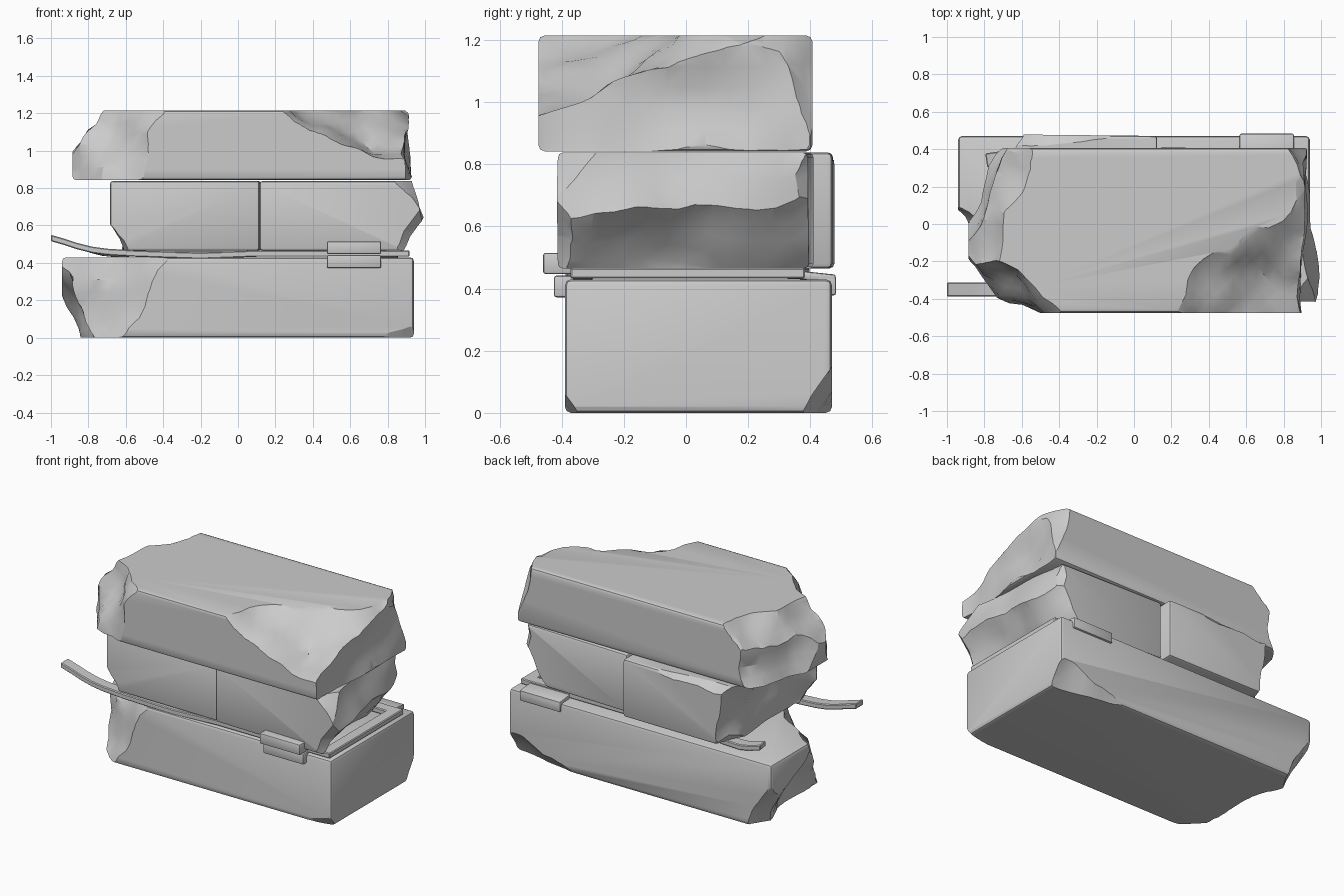
import bpy, bmesh, math
from mathutils import Vector, Matrix, noise

if "Cube" in bpy.data.objects:
    bpy.data.objects.remove(bpy.data.objects["Cube"])


def link(name, bm):
    bmesh.ops.recalc_face_normals(bm, faces=bm.faces)
    me = bpy.data.meshes.new(name)
    bm.to_mesh(me)
    bm.free()
    ob = bpy.data.objects.new(name, me)
    bpy.context.collection.objects.link(ob)
    return ob


def smooth(ob, angle=28):
    bpy.ops.object.select_all(action='DESELECT')
    ob.select_set(True)
    bpy.context.view_layer.objects.active = ob
    bpy.ops.object.shade_smooth_by_angle(angle=math.radians(angle))


def box(name, lo, hi, bevel=0.02, turn=0, tilt=0):
    lo, hi = Vector(lo), Vector(hi)
    bm = bmesh.new()
    bmesh.ops.create_cube(bm, size=1)
    bmesh.ops.scale(bm, vec=hi - lo, verts=bm.verts)
    bmesh.ops.bevel(bm, geom=bm.edges[:], offset=bevel, segments=2,
                    profile=0.5, affect='EDGES')
    m = Matrix.Rotation(math.radians(turn), 4, 'Z') @ Matrix.Rotation(math.radians(tilt), 4, 'X')
    bmesh.ops.transform(bm, matrix=Matrix.Translation((lo + hi) / 2) @ m, verts=bm.verts)
    return link(name, bm)


def fracture(ob, cuts):
    """Break pieces off with rough planes: (point, outward normal, roughness, hollow)."""
    for i, (p, n, rough, hollow) in enumerate(cuts):
        bm = bmesh.new()
        bmesh.ops.create_grid(bm, x_segments=40, y_segments=40, size=1.3)
        off = Vector((i * 7.3 + len(ob.name), i * 3.1, 0.5))
        for v in bm.verts:
            r2 = v.co.x ** 2 + v.co.y ** 2
            v.co.z = (rough * noise.noise(v.co * 3.5 + off)
                      + rough * 0.4 * noise.noise(v.co * 8 + off)
                      - hollow * math.exp(-r2 / 0.09))
        top = bmesh.ops.extrude_face_region(bm, geom=bm.faces[:])
        for v in top['geom']:
            if isinstance(v, bmesh.types.BMVert):
                v.co.z = 1.5
        m = Matrix.Translation(p) @ Vector(n).to_track_quat('Z', 'Y').to_matrix().to_4x4()
        bmesh.ops.transform(bm, matrix=m, verts=bm.verts)
        cutter = link('cutter', bm)
        cutter.hide_render = True
        mod = ob.modifiers.new('chip', 'BOOLEAN')
        mod.operation, mod.solver, mod.object = 'DIFFERENCE', 'EXACT', cutter
        bpy.context.view_layer.objects.active = ob
        bpy.ops.object.modifier_apply(modifier=mod.name)
        bpy.data.objects.remove(cutter)
    smooth(ob)


def ribbon(name, path, width, thick):
    """Flat bar swept along a path, with mitred corners."""
    pts = [Vector(p) for p in path]
    bm = bmesh.new()
    rings = []
    for i, p in enumerate(pts):
        a = (p - pts[i - 1]) if i else pts[1] - p
        b = (pts[i + 1] - p) if i < len(pts) - 1 else a
        a, b = [Vector((-d.y, d.x, 0)).normalized() for d in (a, b)]
        s = (a + b).normalized()
        s *= width / 2 / s.dot(a)
        up = Vector((0, 0, thick / 2))
        rings.append([bm.verts.new(p + q) for q in (s + up, s - up, -s - up, up - s)])
    for r, q in zip(rings, rings[1:]):
        for k in range(4):
            bm.faces.new((r[k], r[k - 1], q[k - 1], q[k]))
    bm.faces.new(rings[0])
    bm.faces.new(rings[-1])
    bmesh.ops.recalc_face_normals(bm, faces=bm.faces)
    sharp = [e for e in bm.edges if len(e.link_faces) == 2 and e.calc_face_angle() > 0.9]
    bmesh.ops.bevel(bm, geom=sharp, offset=0.005, segments=1, affect='EDGES')
    smooth(link(name, bm))


# Bottom block, broken at the left end
bottom = box('bottom_block', (-0.94, -0.39, 0), (0.94, 0.47, 0.43))
fracture(bottom, [
    ((-0.68, -0.2, 0.3), (-0.49, -0.57, 0.32), 0.06, 0.02),
    ((-0.87, 0.05, 0.15), (-0.9, -0.2, -0.33), 0.08, 0.03),
    ((-0.82, 0.47, 0.1), (-1, 0.7, -0.5), 0.06, 0.0),
    ((0.68, -0.39, 0), (0.3, -1.3, -0.78), 0.03, 0.0),
    ((0.94, 0.37, 0), (0.2, 0.8, -0.6), 0.04, 0.0),
])

# Middle course: two bricks meeting at a seam
left_brick = box('left_brick', (-0.68, -0.38, 0.465), (0.12, 0.475, 0.838), 0.016, -0.6)
fracture(left_brick, [
    ((-0.66, -0.05, 0.6), (-1, 0.12, -0.1), 0.06, 0.08),
    ((-0.58, 0.47, 0.5), (-0.9, 0.5, -0.6), 0.05, 0.0),
    ((-0.61, -0.38, 0.52), (-0.8, -0.6, -0.7), 0.05, 0.0),
    ((-0.15, 0.46, 0.84), (-0.1, 0.8, 1.0), 0.035, 0.0),
])
right_brick = box('right_brick', (0.125, -0.405, 0.465), (1.0, 0.4, 0.838), 0.016, -1.5)
fracture(right_brick, [
    ((0.985, -0.35, 0.62), (1, 0.1, 0.22), 0.04, 0.0),
    ((0.975, -0.3, 0.57), (1, 0.28, -0.8), 0.05, 0.02),
    ((0.82, -0.41, 0.83), (0.9, -0.9, 0.9), 0.05, 0.0),
    ((0.88, -0.41, 0.5), (1, -0.9, -0.7), 0.05, 0.0),
    ((0.84, 0.38, 0.7), (0.8, 1, -0.3), 0.05, 0.0),
])

# Top slab, large break at the front right and a ragged left end
top = box('top_slab', (-0.885, -0.475, 0.842), (0.93, 0.407, 1.215))
fracture(top, [
    ((0.72, -0.3, 1.09), (1, -1.17, 3), 0.06, 0.025),
    ((0.91, 0, 1.05), (1, -0.05, 0.12), 0.05, 0.0),
    ((0.89, 0.32, 1.12), (1, 0.6, 0.4), 0.04, 0.0),
    ((-0.66, 0.05, 1.2), (-0.8, 0.25, 0.7), 0.07, 0.0),
    ((-0.69, -0.34, 0.9), (-0.27, -0.39, 0.12), 0.07, 0.0),
    ((-0.83, 0.05, 0.9), (-1, 0.42, 0.1), 0.07, 0.02),
])

# Flat metal frame with both loose ends bent
ribbon('bent_frame', [
    (-1.0, -0.35, 0.533), (-0.93, -0.35, 0.513), (-0.86, -0.35, 0.49), (-0.78, -0.35, 0.47),
    (-0.7, -0.35, 0.459), (-0.55, -0.35, 0.45), (-0.35, -0.345, 0.443), (-0.2, -0.34, 0.438),
    (0.1, -0.335, 0.45), (0.88, -0.335, 0.45), (0.88, 0.345, 0.45), (-0.4, 0.345, 0.45),
    (-0.58, 0.36, 0.45), (-0.66, 0.36, 0.448), (-0.72, 0.35, 0.455), (-0.79, 0.34, 0.472)],
    0.075, 0.034)

# Clips holding the frame to the bottom block
for name, lo, hi, tilt in [
        ('front_clip_upper', (0.475, -0.46, 0.447), (0.765, -0.34, 0.515), 0),
        ('front_clip_lower', (0.475, -0.425, 0.372), (0.765, -0.36, 0.442), 0),
        ('back_clip_side', (0.565, 0.42, 0.378), (0.855, 0.483, 0.44), 0),
        ('back_clip_top', (0.565, 0.35, 0.425), (0.855, 0.482, 0.452), -6)]:
    smooth(box(name, lo, hi, 0.008, 0, tilt))
